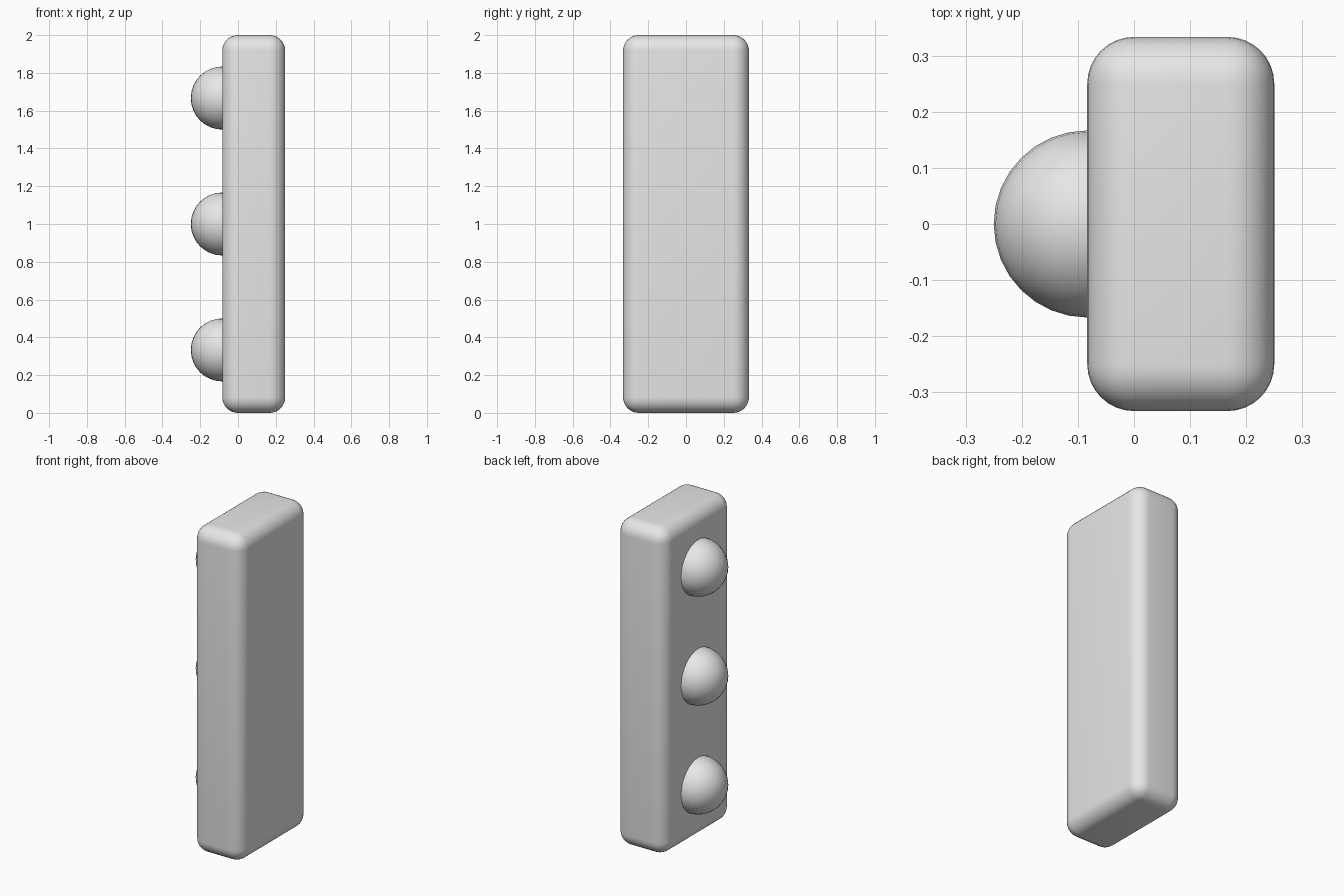
import bpy
import math

cube = bpy.data.objects.get("Cube")
if cube:
    bpy.data.objects.remove(cube, do_unlink=True)

# Single flat grey for the whole model
grey = bpy.data.materials.new("light_grey")
grey.use_nodes = True
grey.diffuse_color = (0.8, 0.8, 0.8, 1)
grey.node_tree.nodes["Principled BSDF"].inputs["Base Color"].default_value = (0.8, 0.8, 0.8, 1)

UNIT = 1 / 12            # every dimension is a multiple of this
FACE_X = -UNIT           # plane of the face carrying the domes


def finish(name):
    obj = bpy.context.object
    obj.name = name
    obj.data.materials.append(grey)
    return obj


# Upright slab with rounded edges
bpy.ops.mesh.primitive_cube_add(size=1, location=(UNIT, 0, 1))
slab = finish("housing")
slab.scale = (4 * UNIT, 8 * UNIT, 2)
bpy.ops.object.transform_apply(location=False, rotation=False, scale=True)
bevel = slab.modifiers.new("rounded_edges", "BEVEL")
bevel.width = UNIT
bevel.segments = 8
bpy.ops.object.modifier_apply(modifier=bevel.name)
bpy.ops.object.shade_smooth_by_angle(angle=math.radians(30))

# Three lamp domes, half sunk into the side
for place, z in (("bottom", 1 / 3), ("middle", 1), ("top", 5 / 3)):
    bpy.ops.mesh.primitive_uv_sphere_add(
        segments=32, ring_count=16, radius=2 * UNIT, location=(FACE_X, 0, z))
    finish(place + "_dome")
    bpy.ops.object.shade_smooth_by_angle(angle=math.radians(30))
